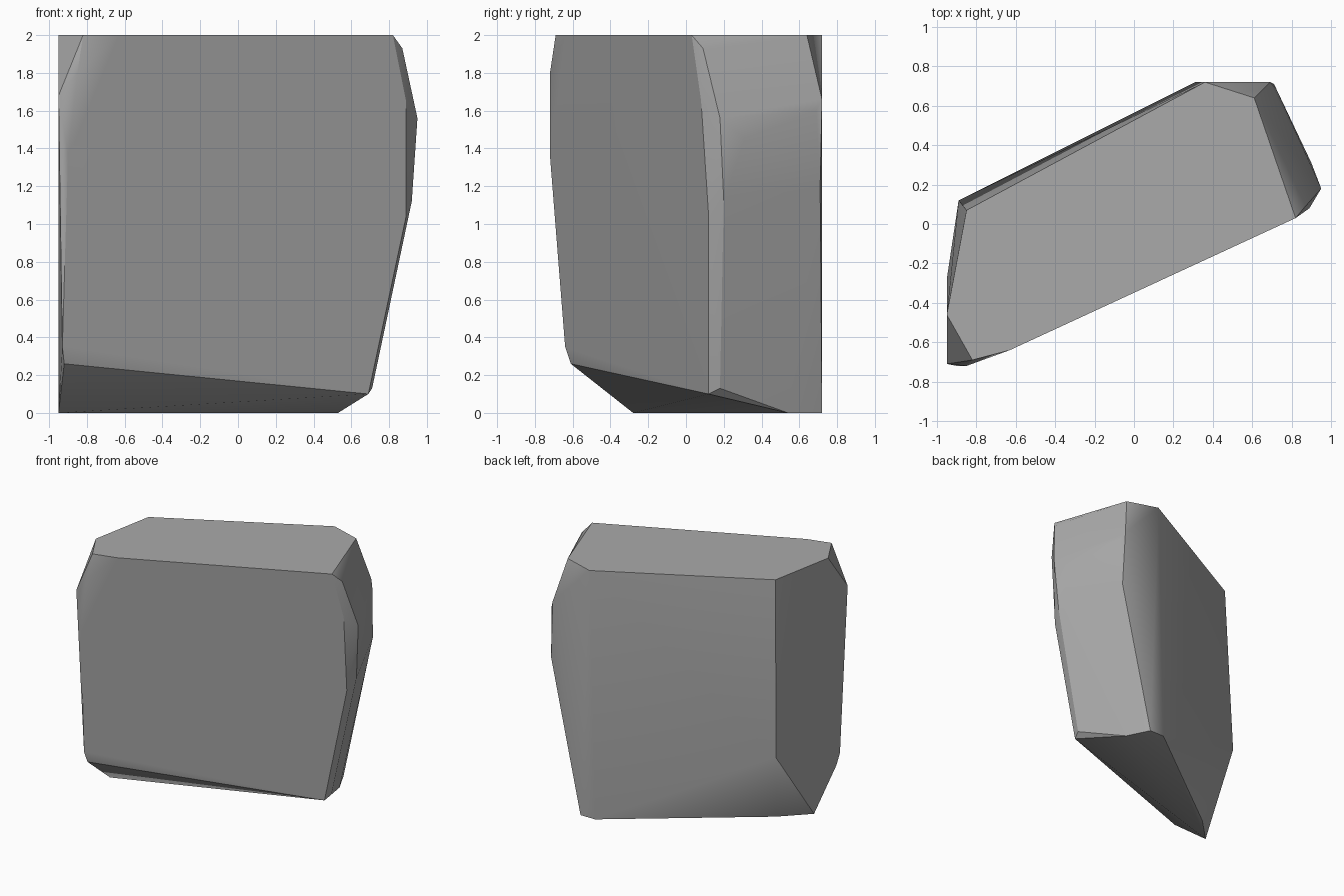
import bpy
import bmesh
import math

default_cube = bpy.data.objects.get("Cube")
if default_cube:
    bpy.data.objects.remove(default_cube, do_unlink=True)


def flat_material(name, colour):
    material = bpy.data.materials.new(name)
    material.use_nodes = True
    material.diffuse_color = colour
    shader = material.node_tree.nodes["Principled BSDF"]
    shader.inputs["Base Color"].default_value = colour
    shader.inputs["Roughness"].default_value = 0.9
    return material


def hull_object(name, corners, material):
    """Wrap a faceted convex stone around its corner points."""
    mesh = bpy.data.meshes.new(name)
    bm = bmesh.new()
    for corner in corners:
        bm.verts.new(corner)
    hull = bmesh.ops.convex_hull(bm, input=bm.verts, use_existing_faces=False)
    # Drop any points that ended up inside the hull
    loose = {v for v in hull["geom_interior"] if isinstance(v, bmesh.types.BMVert)}
    bmesh.ops.delete(bm, geom=list(loose), context="VERTS")
    # Join triangles that share a plane into clean facets
    bmesh.ops.dissolve_limit(bm, angle_limit=math.radians(2),
                             verts=bm.verts, edges=bm.edges)
    bmesh.ops.recalc_face_normals(bm, faces=bm.faces)
    bm.to_mesh(mesh)
    bm.free()
    mesh.materials.append(material)
    stone = bpy.data.objects.new(name, mesh)
    bpy.context.collection.objects.link(stone)
    return stone


def at_height(z, outline):
    return [(x, y, z) for x, y in outline]


# Flat crown and flat footing
crown = at_height(2, [(-.95, -.46), (-.82, -.69), (-.63, -.64), (.82, .03),
                      (.61, .64), (.36, .72), (-.85, .07)])
footing = at_height(0, [(-.95, -.28), (.53, .54), (.44, .72),
                        (.31, .72), (-.75, -.08)])

# Chipped corners around the body
front_right_chips = [(-.95, -.71, 1.68), (-.85, -.72, 1.8), (-.9, -.72, 1.36),
                     (-.93, -.64, .35), (-.92, -.61, .26)]
front_left_chips = [(.87, .09, 1.93), (.89, .08, 1.65), (.89, .12, 1.04),
                    (.69, .12, .1), (.71, .18, .13)]
left_end_chips = [(.95, .18, 1.56), (.92, .2, 1.12), (.9, .31, 1.45)]
back_chips = [(.69, .72, 1.66), (.72, .69, 1.6), (.71, .71, 1.2),
              (-.89, .12, .59)]

stone_grey = flat_material("stone grey", (.4, .4, .4, 1))
boulder = hull_object("boulder",
                      crown + footing + front_right_chips + front_left_chips
                      + left_end_chips + back_chips, stone_grey)

# Soft shading on shallow facets, crisp on real edges
bpy.ops.object.select_all(action="DESELECT")
boulder.select_set(True)
bpy.context.view_layer.objects.active = boulder
bpy.ops.object.shade_smooth_by_angle(angle=math.radians(30))
weighting = boulder.modifiers.new("facet shading", "WEIGHTED_NORMAL")
weighting.keep_sharp = True
